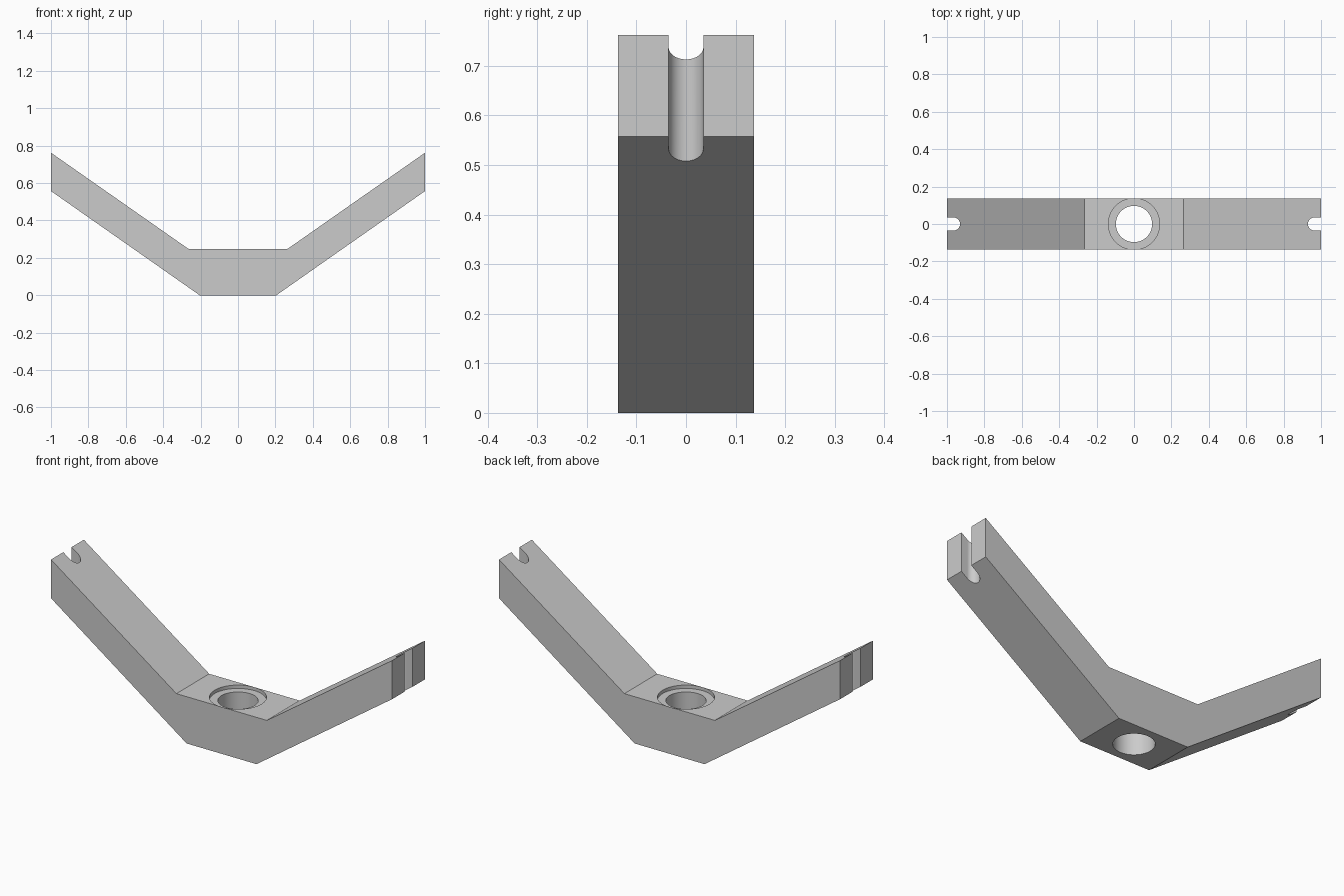
import bpy
import bmesh
from math import radians
from mathutils import Matrix

cube = bpy.data.objects.get("Cube")
if cube:
    bpy.data.objects.remove(cube, do_unlink=True)

HALF_DEPTH = 0.1375
BORE_R, RECESS_R = 0.097, 0.137
TOP_Z, RECESS_Z = 0.248, 0.23
SLOT_R, SLOT_X = 0.035, 0.965

grey = bpy.data.materials.new("light grey")
grey.use_nodes = True
colour = (0.6, 0.6, 0.6, 1.0)
grey.diffuse_color = colour
grey.node_tree.nodes["Principled BSDF"].inputs["Base Color"].default_value = colour


def add_object(name, bm):
    bmesh.ops.recalc_face_normals(bm, faces=bm.faces)
    mesh = bpy.data.meshes.new(name)
    bm.to_mesh(mesh)
    bm.free()
    mesh.materials.append(grey)
    obj = bpy.data.objects.new(name, mesh)
    bpy.context.collection.objects.link(obj)
    return obj


def cylinder(name, radius, x, z0, z1):
    bm = bmesh.new()
    bmesh.ops.create_cone(bm, cap_ends=True, segments=64, radius1=radius,
                          radius2=radius, depth=z1 - z0,
                          matrix=Matrix.Translation((x, 0, (z0 + z1) / 2)))
    return add_object(name, bm)


def box(name, x0, x1, half_y, z0, z1):
    bm = bmesh.new()
    place = Matrix.Translation(((x0 + x1) / 2, 0, (z0 + z1) / 2))
    size = Matrix.Diagonal((x1 - x0, 2 * half_y, z1 - z0, 1))
    bmesh.ops.create_cube(bm, size=1, matrix=place @ size)
    return add_object(name, bm)


# Angled bracket body: mirrored side profile extruded through its depth
right_half = [(0.205, 0), (1, 0.557), (1, 0.762), (0.265, TOP_Z)]
profile = right_half + [(-x, z) for x, z in reversed(right_half)]
bm = bmesh.new()
face = bm.faces.new([bm.verts.new((x, -HALF_DEPTH, z)) for x, z in profile])
extruded = bmesh.ops.extrude_face_region(bm, geom=[face])["geom"]
bmesh.ops.translate(bm, vec=(0, 2 * HALF_DEPTH, 0),
                    verts=[v for v in extruded if isinstance(v, bmesh.types.BMVert)])
bracket = add_object("angled_bracket", bm)

# Centre bore with a shallow round recess
cutters = [cylinder("recess_cutter", RECESS_R, 0, RECESS_Z, 0.4),
           cylinder("bore_cutter", BORE_R, 0, -0.1, 0.4)]

# Round-ended vertical slot at the tip of each arm
for side in (-1, 1):
    x0, x1 = sorted((side * SLOT_X, side * 1.1))
    cutters.append(cylinder("slot_end_cutter", SLOT_R, side * SLOT_X, 0.3, 1))
    cutters.append(box("slot_cutter", x0, x1, SLOT_R, 0.3, 1))

bpy.ops.object.select_all(action="DESELECT")
bpy.context.view_layer.objects.active = bracket
bracket.select_set(True)
for cutter in cutters:
    cutter.hide_render = True
    cut = bracket.modifiers.new(cutter.name, "BOOLEAN")
    cut.operation = "DIFFERENCE"
    cut.solver = "EXACT"
    cut.object = cutter
    bpy.ops.object.modifier_apply(modifier=cut.name)
    bpy.data.objects.remove(cutter, do_unlink=True)

bpy.ops.object.shade_smooth_by_angle(angle=radians(25))
